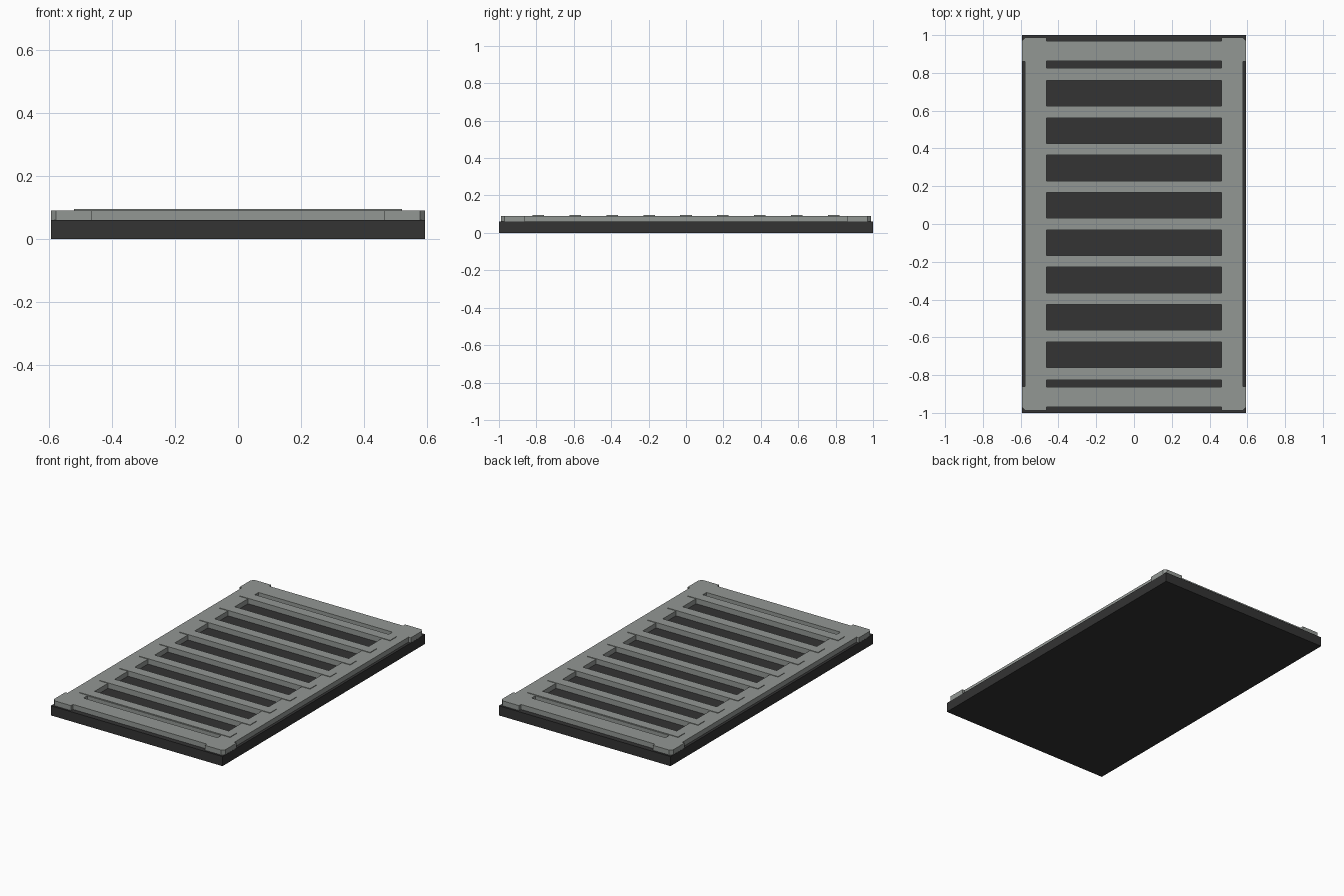
import bpy
import bmesh
from mathutils import Matrix, Vector

if "Cube" in bpy.data.objects:
    bpy.data.objects.remove(bpy.data.objects["Cube"])

BASE_TOP, FRAME_TOP, BAR_TOP = 0.06, 0.091, 0.0945
PITCH = 0.1975
SLOT_X = 0.463


def material(name, colour):
    m = bpy.data.materials.new(name)
    m.use_nodes = True
    m.diffuse_color = (*colour, 1)
    m.node_tree.nodes["Principled BSDF"].inputs["Base Color"].default_value = (*colour, 1)
    return m


charcoal = material("charcoal", (0.033, 0.033, 0.033))
grey = material("grey", (0.29, 0.31, 0.295))


def add_box(bm, lo, hi):
    lo, hi = Vector(lo), Vector(hi)
    matrix = Matrix.Translation((lo + hi) / 2) @ Matrix.Diagonal((*(hi - lo), 1))
    bmesh.ops.create_cube(bm, size=1, matrix=matrix)


def finish(bm, name, mat):
    bmesh.ops.recalc_face_normals(bm, faces=bm.faces)
    mesh = bpy.data.meshes.new(name)
    bm.to_mesh(mesh)
    bm.free()
    mesh.materials.append(mat)
    obj = bpy.data.objects.new(name, mesh)
    bpy.context.collection.objects.link(obj)
    return obj


# Solid slab underneath
bm = bmesh.new()
add_box(bm, (-0.593, -1, 0), (0.593, 1, BASE_TOP))
finish(bm, "base_slab", charcoal)

# Frame outline: one quarter mirrored round, with thicker chamfered corners
quarter = [(0.576, 0.86), (0.592, 0.86), (0.592, 0.97),
           (0.576, 0.988), (SLOT_X, 0.988), (SLOT_X, 0.968)]
half = quarter + [(-x, y) for x, y in reversed(quarter)]
outline = half + [(-x, -y) for x, y in half]
bm = bmesh.new()
face = bm.faces.new([bm.verts.new((x, y, BASE_TOP)) for x, y in outline])
top = bmesh.ops.extrude_face_region(bm, geom=[face], use_keep_orig=True)
bmesh.ops.translate(bm, vec=(0, 0, FRAME_TOP - BASE_TOP),
                    verts=[v for v in top["geom"] if isinstance(v, bmesh.types.BMVert)])
frame = finish(bm, "grille_frame", grey)

# Eight wide slots and a narrow one at each end
bm = bmesh.new()
slots = [((i - 3.5) * PITCH, 0.069) for i in range(8)] + [(-0.845, 0.0185), (0.845, 0.0185)]
for y, h in slots:
    add_box(bm, (-SLOT_X, y - h, 0), (SLOT_X, y + h, 0.2))
cutter = finish(bm, "slot_cutter", grey)
cutter.hide_render = True
cut = frame.modifiers.new("slots", "BOOLEAN")
cut.operation = "DIFFERENCE"
cut.solver = "EXACT"
cut.object = cutter
bpy.context.view_layer.update()
baked = bpy.data.meshes.new_from_object(frame.evaluated_get(bpy.context.evaluated_depsgraph_get()))
frame.modifiers.clear()
frame.data = baked
bpy.data.objects.remove(cutter)

# Raised cross bars between the slots
for i in range(9):
    y = (i - 4) * PITCH
    bm = bmesh.new()
    add_box(bm, (-0.52, y - 0.031, FRAME_TOP - 0.004), (0.52, y + 0.031, BAR_TOP))
    finish(bm, f"cross_bar_{i + 1}", grey)
